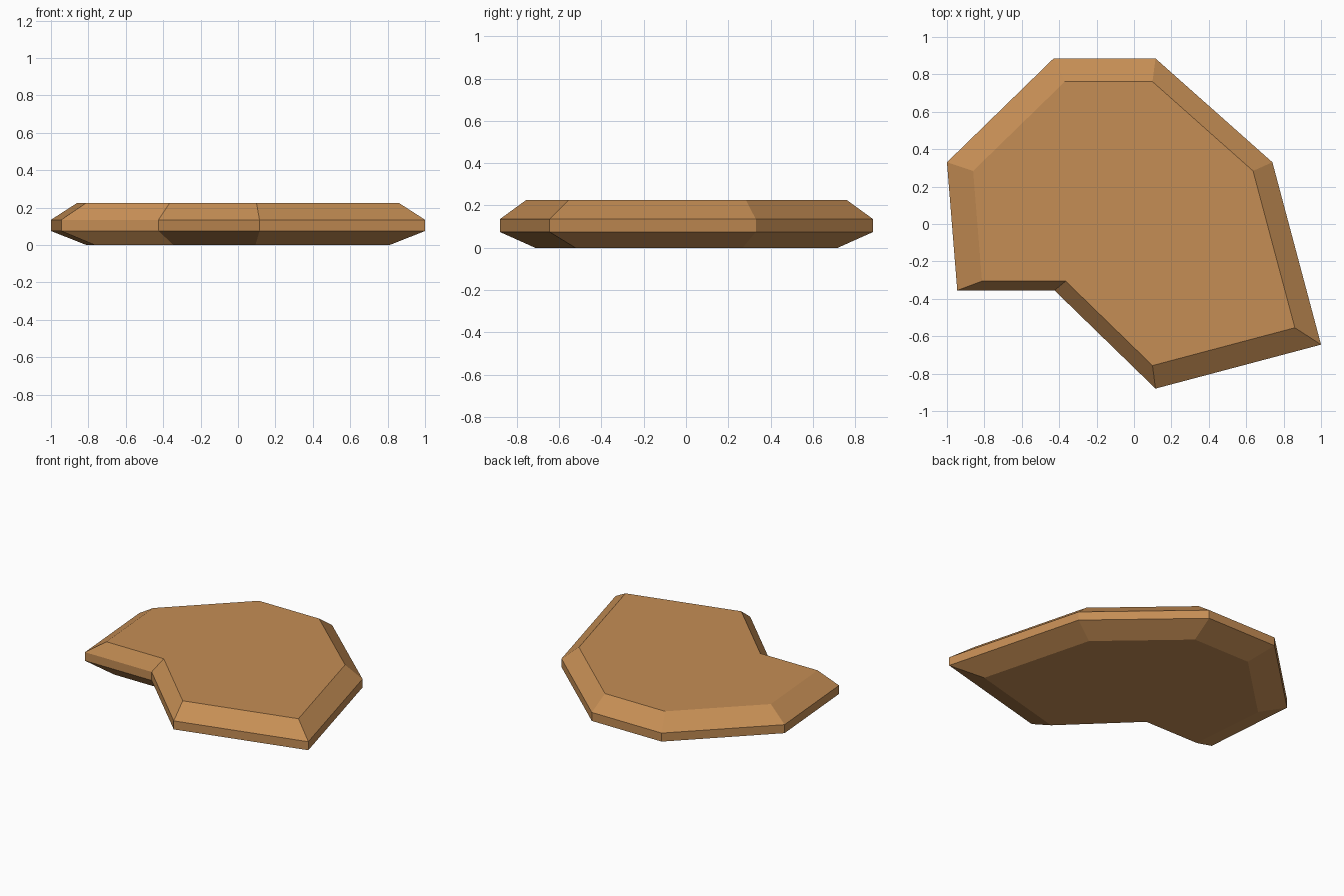
import bpy
import bmesh

cube = bpy.data.objects.get("Cube")
if cube:
    bpy.data.objects.remove(cube, do_unlink=True)

# Single tan colour
tan = bpy.data.materials.new("warm_tan")
tan.use_nodes = True
color = (0.56, 0.27, 0.09, 1)
tan.diffuse_color = color
bsdf = next(n for n in tan.node_tree.nodes if n.type == 'BSDF_PRINCIPLED')
bsdf.inputs["Base Color"].default_value = color

# Slab outline, counter-clockwise from the back left corner
OUTLINE = [(-0.43, 0.885), (-1, 0.33), (-0.945, -0.355), (-0.425, -0.355),
           (0.115, -0.88), (1, -0.645), (0.74, 0.33), (0.115, 0.885)]

# Height and outline scale of each layer: base, lower rim, upper rim, top
LAYERS = [(0, 0.81), (0.075, 1), (0.135, 1), (0.225, 0.86)]

bm = bmesh.new()
rings = [[bm.verts.new((x * s, y * s, z)) for x, y in OUTLINE] for z, s in LAYERS]

# Bevelled sides between neighbouring layers
n = len(OUTLINE)
for low, high in zip(rings, rings[1:]):
    for i in range(n):
        j = (i + 1) % n
        bm.faces.new((low[i], low[j], high[j], high[i]))

# Flat underside and top
bm.faces.new(rings[0][::-1])
bm.faces.new(rings[-1])
bmesh.ops.recalc_face_normals(bm, faces=bm.faces)

mesh = bpy.data.meshes.new("stone_slab")
bm.to_mesh(mesh)
bm.free()
mesh.materials.append(tan)
slab = bpy.data.objects.new("stone_slab", mesh)
bpy.context.collection.objects.link(slab)
